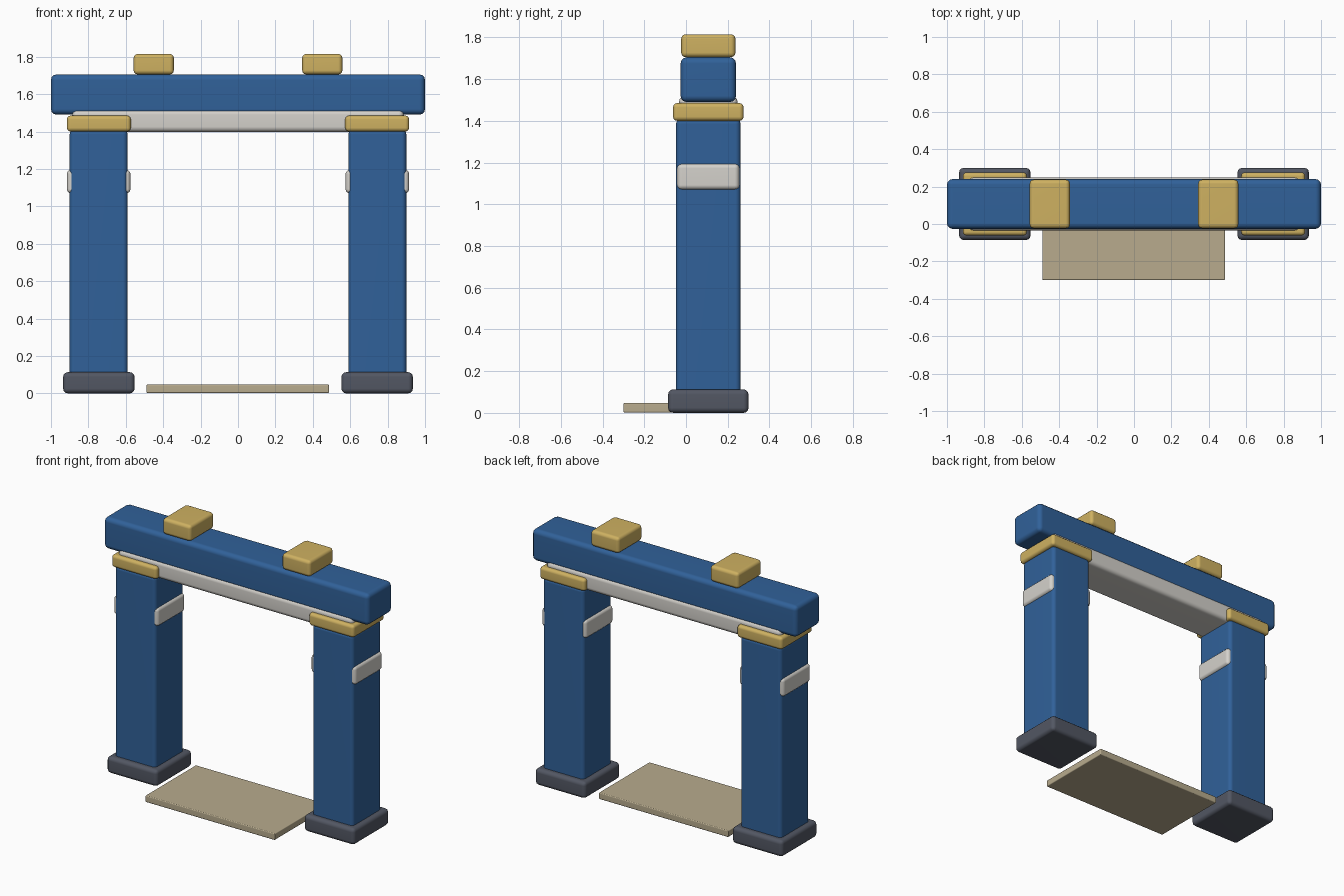
import bpy, bmesh
from mathutils import Vector

if "Cube" in bpy.data.objects:
    bpy.data.objects.remove(bpy.data.objects["Cube"])


def material(name, r, g, b):
    m = bpy.data.materials.new(name)
    m.diffuse_color = (r, g, b, 1)
    m.use_nodes = True
    m.node_tree.nodes["Principled BSDF"].inputs["Base Color"].default_value = m.diffuse_color
    return m


BLUE = material("blue_paint", 0.03, 0.12, 0.32)
GOLD = material("gold_trim", 0.62, 0.44, 0.12)
PALE = material("pale_trim", 0.66, 0.64, 0.60)
SLATE = material("slate", 0.085, 0.095, 0.125)
SAND = material("sand_stone", 0.48, 0.41, 0.27)


def rounded_box(name, x, y, z, bevel, mat):
    """Rounded box from (min, max) ranges along each axis."""
    lo, hi = Vector((x[0], y[0], z[0])), Vector((x[1], y[1], z[1]))
    bm = bmesh.new()
    bmesh.ops.create_cube(bm, size=1)
    bmesh.ops.scale(bm, vec=hi - lo, verts=bm.verts)
    bmesh.ops.bevel(bm, geom=bm.edges[:], offset=bevel, segments=3,
                    profile=0.5, affect='EDGES')
    for f in bm.faces:
        f.smooth = True
    mesh = bpy.data.meshes.new(name)
    bm.to_mesh(mesh)
    bm.free()
    mesh.materials.append(mat)
    ob = bpy.data.objects.new(name, mesh)
    ob.location = (lo + hi) / 2
    bpy.context.collection.objects.link(ob)
    # keep the large faces looking flat
    ob.modifiers.new("weighted_normals", 'WEIGHTED_NORMAL')
    return ob


CY = 0.107  # depth centre of the gate


def deep(half):
    return (CY - half, CY + half)


# two mirrored posts with base, band, capital, and the roof block above
for side, s in (("left", -1), ("right", 1)):
    def wide(a, b):
        return tuple(sorted((s * a, s * b)))
    rounded_box(side + "_base", wide(0.553, 0.935), deep(0.193), (0, 0.113), 0.025, SLATE)
    rounded_box(side + "_pillar", wide(0.59, 0.90), deep(0.155), (0.002, 1.41), 0.025, BLUE)
    rounded_box(side + "_band", wide(0.575, 0.915), deep(0.149), (1.07, 1.195), 0.022, PALE)
    rounded_box(side + "_capital", wide(0.573, 0.915), deep(0.169), (1.40, 1.485), 0.02, GOLD)
    rounded_box(side + "_roof_block", wide(0.343, 0.558), deep(0.13), (1.705, 1.815), 0.022, GOLD)

# crossbar
rounded_box("lintel_underside", (-0.887, 0.887), deep(0.141), (1.397, 1.518), 0.028, PALE)
rounded_box("top_beam", (-1, 1), deep(0.133), (1.49, 1.705), 0.03, BLUE)

# floor slab under the opening
rounded_box("threshold_slab", (-0.49, 0.487), (-0.30, 0.245), (0.002, 0.047), 0.006, SAND)
